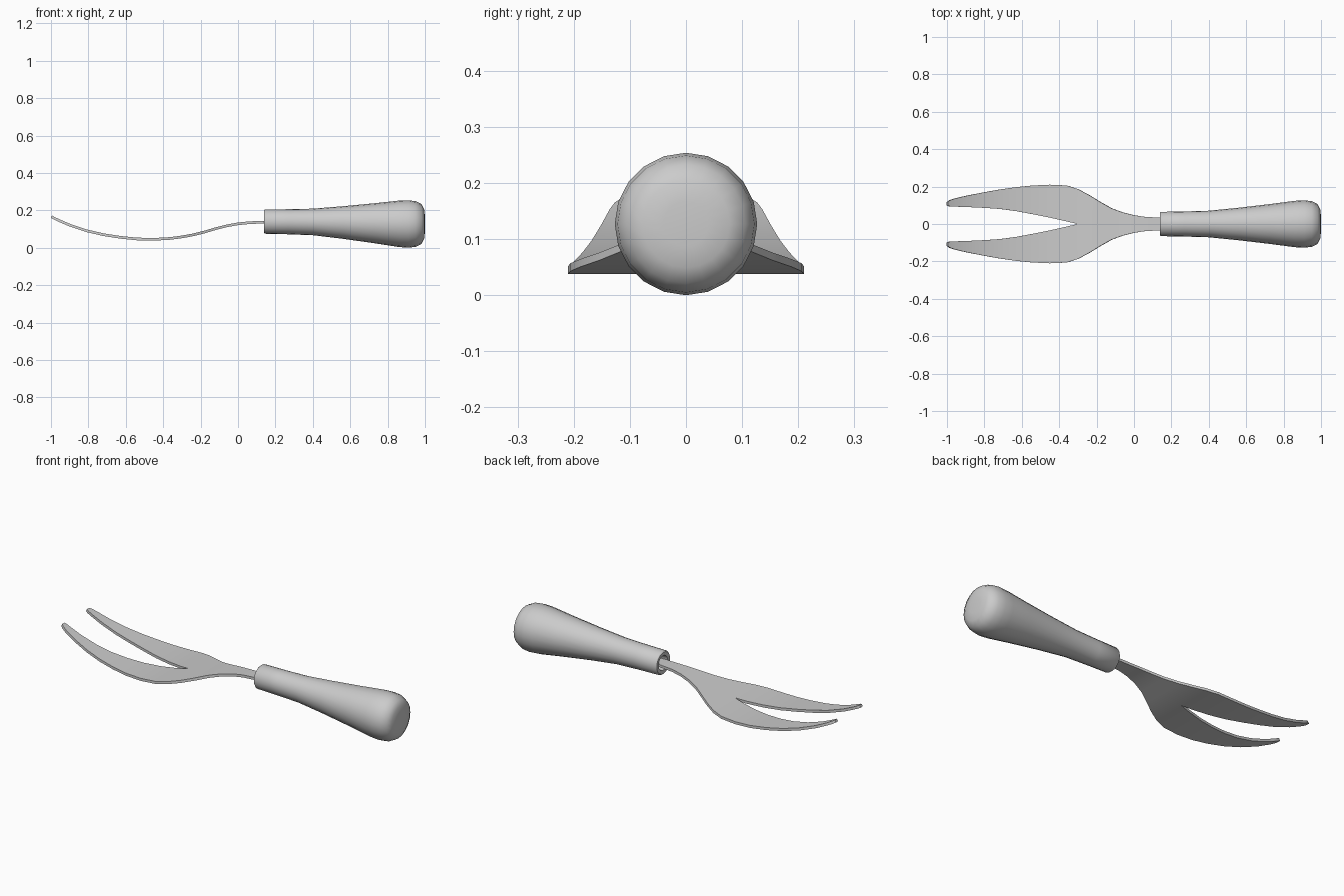
import bpy, bmesh, math

if "Cube" in bpy.data.objects:
    bpy.data.objects.remove(bpy.data.objects["Cube"])


def make_object(name, bm, angle):
    bmesh.ops.recalc_face_normals(bm, faces=bm.faces)
    mesh = bpy.data.meshes.new(name)
    bm.to_mesh(mesh)
    bm.free()
    ob = bpy.data.objects.new(name, mesh)
    bpy.context.collection.objects.link(ob)
    bpy.ops.object.select_all(action='DESELECT')
    ob.select_set(True)
    bpy.context.view_layer.objects.active = ob
    bpy.ops.object.shade_smooth_by_angle(angle=math.radians(angle))
    return ob


# Handle: round sections along x (x, centre z, radius), with a socket at the neck
SIDES = 20
sections = [
    (0.19, 0.139, 0.035), (0.14, 0.14, 0.040), (0.138, 0.14, 0.059),
    (0.145, 0.14, 0.065), (0.27, 0.139, 0.067), (0.40, 0.138, 0.071),
    (0.56, 0.135, 0.087), (0.73, 0.131, 0.107), (0.86, 0.128, 0.124),
    (0.91, 0.127, 0.127), (0.95, 0.127, 0.122), (0.982, 0.127, 0.106),
    (0.996, 0.127, 0.078), (1.0, 0.127, 0.04),
]
bm = bmesh.new()
rings = []
for x, zc, r in sections:
    rings.append([bm.verts.new((x, r * math.cos(2 * math.pi * i / SIDES),
                                zc + r * math.sin(2 * math.pi * i / SIDES)))
                  for i in range(SIDES)])
for a, b in zip(rings, rings[1:]):
    for i in range(SIDES):
        j = (i + 1) % SIDES
        bm.faces.new((a[i], a[j], b[j], b[i]))
bm.faces.new(rings[0])
bm.faces.new(rings[-1])
make_object("handle", bm, 50)

# Fork head: half outline (x, z, outer y, inner y), mirrored and thickened
stations = [
    (0.20, 0.137, 0.032, 0), (0.14, 0.137, 0.034, 0), (0.06, 0.134, 0.038, 0),
    (0.0, 0.128, 0.047, 0), (-0.06, 0.117, 0.062, 0), (-0.12, 0.102, 0.084, 0),
    (-0.18, 0.084, 0.118, 0), (-0.24, 0.069, 0.155, 0), (-0.30, 0.058, 0.187, 0),
    (-0.36, 0.050, 0.206, 0.014), (-0.45, 0.045, 0.210, 0.034),
    (-0.54, 0.047, 0.206, 0.052), (-0.63, 0.056, 0.197, 0.069),
    (-0.72, 0.070, 0.184, 0.081), (-0.81, 0.091, 0.168, 0.087),
    (-0.90, 0.121, 0.150, 0.091), (-0.96, 0.147, 0.136, 0.093),
    (-0.985, 0.159, 0.127, 0.094), (-0.998, 0.166, 0.117, 0.099),
]
COLS = 4
bm = bmesh.new()
rows = [[bm.verts.new((x, inner + (outer - inner) * c / COLS, z))
         for c in range(COLS + 1)] for x, z, outer, inner in stations]
for a, b in zip(rows, rows[1:]):
    for c in range(COLS):
        bm.faces.new((a[c], a[c + 1], b[c + 1], b[c]))
head = make_object("fork_head", bm, 40)
mirror = head.modifiers.new("mirror", 'MIRROR')
mirror.use_axis = (False, True, False)
solid = head.modifiers.new("thickness", 'SOLIDIFY')
solid.thickness = 0.014
solid.offset = 0
# keep the sheet's rim crisp after thickening
bpy.ops.object.modifier_apply(modifier="mirror")
bpy.ops.object.modifier_apply(modifier="thickness")
bpy.ops.object.shade_smooth_by_angle(angle=math.radians(40))
